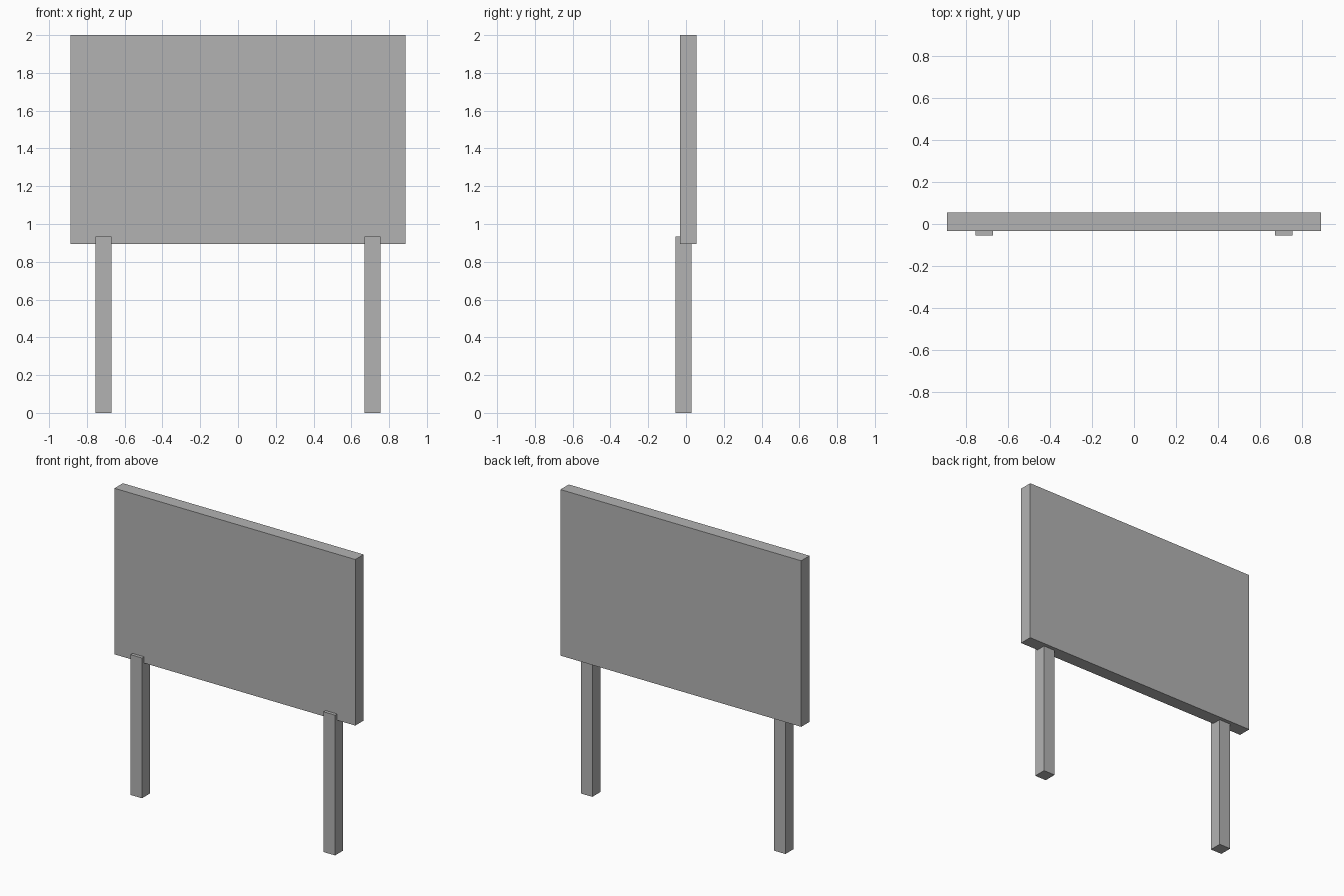
import bpy

cube = bpy.data.objects.get("Cube")
if cube:
    bpy.data.objects.remove(cube, do_unlink=True)

# Single plain grey
GREY = (0.45, 0.45, 0.45, 1.0)
grey = bpy.data.materials.new("grey")
grey.use_nodes = True
grey.diffuse_color = GREY
for node in grey.node_tree.nodes:
    if node.type == 'BSDF_PRINCIPLED':
        node.inputs["Base Color"].default_value = GREY


def box(name, low, high):
    """Axis-aligned box between two opposite corners."""
    centre = [(a + b) / 2 for a, b in zip(low, high)]
    size = [b - a for a, b in zip(low, high)]
    bpy.ops.mesh.primitive_cube_add(size=1, location=centre)
    part = bpy.context.object
    part.name = name
    part.scale = size
    bpy.ops.object.transform_apply(location=False, rotation=False, scale=True)
    part.data.materials.append(grey)
    return part


# Sign panel
box("panel", (-0.888, -0.033, 0.893), (0.888, 0.055, 2.0))

# Square posts, standing slightly proud of the panel's front
POST_X, HALF = 0.712, 0.0425
for side, x in (("right", -POST_X), ("left", POST_X)):
    box(side + "_post", (x - HALF, -0.055, 0), (x + HALF, 0.03, 0.935))
